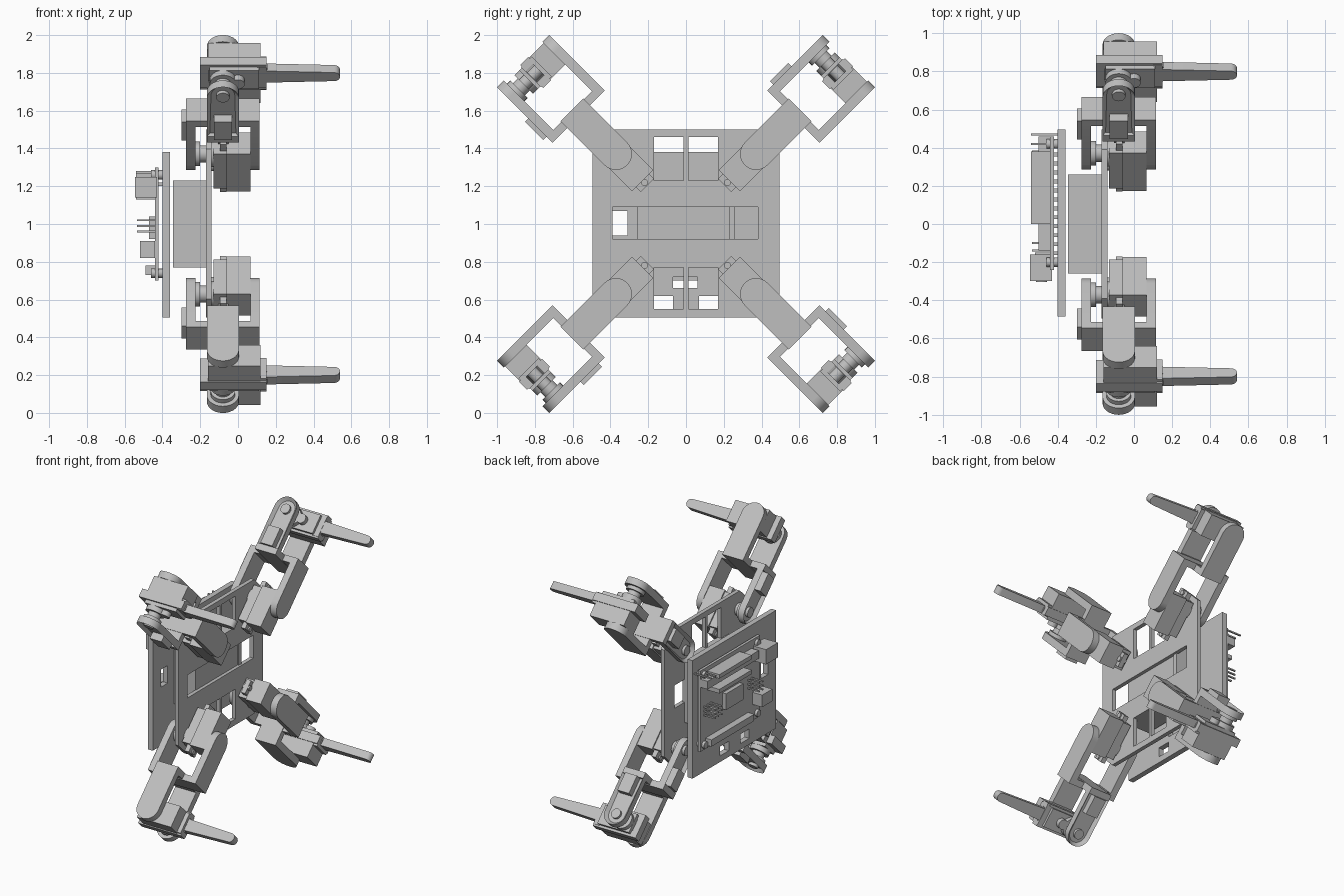
import bpy, bmesh, math
from mathutils import Matrix, Vector

cube = bpy.data.objects.get("Cube")
if cube:
    bpy.data.objects.remove(cube)

grey = bpy.data.materials.new("plain_grey")
grey.use_nodes = True
grey.diffuse_color = (0.52, 0.52, 0.52, 1)
grey.node_tree.nodes["Principled BSDF"].inputs["Base Color"].default_value = grey.diffuse_color


def finish(name, bm, matrix=None):
    bmesh.ops.recalc_face_normals(bm, faces=bm.faces)
    mesh = bpy.data.meshes.new(name)
    bm.to_mesh(mesh)
    bm.free()
    mesh.materials.append(grey)
    obj = bpy.data.objects.new(name, mesh)
    bpy.context.collection.objects.link(obj)
    if matrix:
        obj.matrix_world = matrix
    return obj


def box(bm, x, y, z):
    """Axis-aligned box from three (low, high) ranges."""
    size = [r[1] - r[0] for r in (x, y, z)]
    mid = [(r[0] + r[1]) / 2 for r in (x, y, z)]
    bmesh.ops.create_cube(bm, size=1, matrix=Matrix.Translation(mid) @ Matrix.Diagonal((*size, 1)))


def disc(bm, x, y, z, radius, axis="Z"):
    """Cylinder at x, y, z; the entry named by axis is a (low, high) range."""
    at = [x, y, z]
    i = "XYZ".index(axis)
    low, high = at[i]
    at[i] = (low + high) / 2
    turn = {"X": Matrix.Rotation(math.pi / 2, 4, "Y"),
            "Y": Matrix.Rotation(math.pi / 2, 4, "X"), "Z": Matrix()}[axis]
    bmesh.ops.create_cone(bm, cap_ends=True, segments=24, radius1=radius, radius2=radius,
                          depth=high - low, matrix=Matrix.Translation(at) @ turn)


def prism(bm, outline, low, high):
    """Extrude an XY outline from low to high along Z and return the top face."""
    face = bm.faces.new([bm.verts.new((x, y, low)) for x, y in outline])
    out = bmesh.ops.extrude_face_region(bm, geom=[face])["geom"]
    verts = [g for g in out if isinstance(g, bmesh.types.BMVert)]
    bmesh.ops.translate(bm, verts=verts, vec=(0, 0, high - low))
    return next(g for g in out if isinstance(g, bmesh.types.BMFace))


def tongue(r, length, steps=14):
    """Strip outline along +Y with a round end centred at length."""
    arc = [(r * math.cos(a), length + r * math.sin(a))
           for a in (math.pi * i / steps for i in range(steps + 1))]
    return [(-r, 0), (r, 0)] + arc


def pierced_plate(name, x, y, z, holes, chamfer=None):
    """Plate facing x, with rectangular holes ((y0, y1), (z0, z1))."""
    ys = sorted({*y, *(v for h in holes for v in h[0])})
    zs = sorted({*z, *(v for h in holes for v in h[1])})
    bm = bmesh.new()
    grid = {(a, b): bm.verts.new((x[0], a, b)) for a in ys for b in zs}
    for a0, a1 in zip(ys, ys[1:]):
        for b0, b1 in zip(zs, zs[1:]):
            cy, cz = (a0 + a1) / 2, (b0 + b1) / 2
            if not any(h[0][0] < cy < h[0][1] and h[1][0] < cz < h[1][1] for h in holes):
                bm.faces.new([grid[k] for k in ((a0, b0), (a1, b0), (a1, b1), (a0, b1))])
    if chamfer:
        for sy in (-1, 1):
            for sz in (-1, 1):
                n = Vector((0, sy, sz)).normalized()
                bmesh.ops.bisect_plane(bm, geom=bm.verts[:] + bm.edges[:] + bm.faces[:],
                                       plane_co=Vector((0, 0, 1)) + n * chamfer,
                                       plane_no=n, clear_outer=True)
    loose = [v for v in bm.verts if not v.link_faces]
    bmesh.ops.delete(bm, geom=loose, context="VERTS")
    out = bmesh.ops.extrude_face_region(bm, geom=bm.faces[:])["geom"]
    bmesh.ops.translate(bm, verts=[g for g in out if isinstance(g, bmesh.types.BMVert)],
                        vec=(x[1] - x[0], 0, 0))
    return finish(name, bm)


def bracket(name, matrix):
    """U bracket: base at Y = 0, arms reaching +Y, horn arm on the +Z side."""
    bm = bmesh.new()
    r, reach = 0.085, 0.33
    box(bm, (-r, r), (0, 0.045), (-0.195, 0.195))
    prism(bm, tongue(r, reach), -0.195, -0.145)
    top = prism(bm, tongue(r, reach), 0.145, 0.195)
    # recessed outer face with a horn screw and a raised pad
    bmesh.ops.inset_region(bm, faces=[top], thickness=0.022)
    bmesh.ops.translate(bm, verts=top.verts[:], vec=(0, 0, -0.025))
    disc(bm, 0, reach, (0.165, 0.19), 0.035)
    box(bm, (-0.048, 0.048), (0.045, 0.18), (0.17, 0.22))
    finish(name, bm, matrix)


def servo(name, matrix):
    """Servo with its shaft on local Z at the origin and its body along +Y."""
    bm = bmesh.new()
    box(bm, (-0.08, 0.08), (-0.08, 0.2), (-0.145, -0.02))
    box(bm, (-0.07, 0.07), (-0.07, 0.19), (-0.02, 0.05))
    box(bm, (-0.05, 0.05), (-0.12, 0.235), (-0.02, 0.015))
    disc(bm, 0, 0, (0.05, 0.085), 0.07)
    disc(bm, 0, 0.08, (0.05, 0.085), 0.035)
    disc(bm, 0, 0, (0.085, 0.12), 0.045)
    disc(bm, 0, 0, (0.12, 0.15), 0.065)
    for y in (-0.1, 0.215):
        disc(bm, 0, y, (-0.03, 0.025), 0.018)
    finish(name, bm, matrix)


def foot(name, matrix):
    """Tapered foot along local X with a clamp around the servo."""
    bm = bmesh.new()
    tip = [(0.51 + 0.03 * math.sin(a), 0.032 * math.cos(a))
           for a in (math.pi * i / 8 for i in range(9))]
    prism(bm, [(0.1, -0.045), (0.1, 0.045)] + tip, -0.028, 0.028)
    box(bm, (0.1, 0.15), (-0.075, 0.075), (-0.05, 0.03))
    for y in (-0.065, 0.065):
        box(bm, (-0.2, 0.15), (y - 0.022, y + 0.022), (-0.035, 0.025))
    box(bm, (-0.2, -0.155), (-0.06, 0.06), (-0.035, 0.025))
    finish(name, bm, matrix)


# legs: local X is the body axis, local Y runs outward, four-fold symmetric
AXIS = -0.08
flip_out = Matrix(((0, 0, -1, 0), (0, -1, 0, 0), (-1, 0, 0, 0), (0, 0, 0, 1)))
along_x = Matrix(((0, 1, 0, 0), (-1, 0, 0, 0), (0, 0, 1, 0), (0, 0, 0, 1)))
for k, corner in enumerate(("upper_back", "upper_front", "lower_front", "lower_back")):
    leg = Matrix.Translation((0, 0, 1)) @ Matrix.Rotation(math.radians(45 + 90 * k), 4, "X")

    def at(y):
        return leg @ Matrix.Translation((AXIS, y, 0))
    bracket(corner + "_hip_bracket", at(0.855) @ flip_out)
    servo(corner + "_hip_servo", at(0.525) @ flip_out)
    bracket(corner + "_knee_bracket", at(0.805))
    servo(corner + "_knee_servo", at(1.13) @ along_x)
    foot(corner + "_foot", leg @ Matrix.Translation((0, 1.13, 0)))

# body plate with windows and a long slot
pierced_plate("body_plate", (-0.17, -0.14), (-0.495, 0.495), (0.505, 1.5),
              [((-0.17, -0.012), (1.23, 1.46)), ((0.012, 0.17), (1.23, 1.46)),
               ((-0.17, -0.012), (0.55, 0.77)), ((0.012, 0.17), (0.55, 0.77)),
               ((-0.39, 0.38), (0.92, 1.09))], chamfer=0.63)

# battery case behind the plate
bm = bmesh.new()
box(bm, (-0.345, -0.165), (-0.26, 0.26), (0.77, 1.23))
box(bm, (-0.18, -0.155), (0.23, 0.26), (0.92, 1.09))
finish("battery_case", bm)

# carrier board with cut-outs, and the circuit board stacked on it
pierced_plate("carrier_board", (-0.4, -0.36), (-0.485, 0.495), (0.505, 1.38),
              [((-0.39, -0.31), (0.94, 1.07)), ((-0.07, 0.06), (0.66, 0.72)),
               ((-0.17, -0.07), (0.55, 0.62)), ((0.07, 0.17), (0.55, 0.62))])
bm = bmesh.new()
box(bm, (-0.44, -0.42), (-0.24, 0.46), (0.7, 1.3))
for y in (-0.2, 0.42):
    for z in (0.74, 1.26):
        disc(bm, (-0.46, -0.36), y, z, 0.025, "X")
finish("circuit_board", bm)

# header sockets, power jack, data port and chip
bm = bmesh.new()
box(bm, (-0.5, -0.44), (-0.14, 0.46), (1.18, 1.24))
for z in (1.13, 1.24):
    box(bm, (-0.54, -0.44), (0, 0.38), (z, z + 0.03))
box(bm, (-0.545, -0.43), (-0.3, -0.16), (1.14, 1.25))
disc(bm, -0.485, (-0.303, -0.28), 1.19, 0.03, "Y")
box(bm, (-0.52, -0.44), (-0.27, -0.15), (0.82, 0.91))
box(bm, (-0.47, -0.44), (0, 0.2), (0.92, 1.04))
box(bm, (-0.49, -0.44), (-0.1, 0.4), (0.73, 0.78))
finish("connectors", bm)

# rows of pins on both sides of the circuit board
bm = bmesh.new()
for i in range(14):
    y = -0.2 + i * 0.047
    for z in (0.755, 1.21):
        box(bm, (-0.42, -0.4), (y - 0.01, y + 0.01), (z - 0.01, z + 0.01))
for y in (-0.14, -0.1, 0.34, 0.38, 0.42):
    for z in (0.96, 0.99, 1.02):
        box(bm, (-0.535, -0.44), (y - 0.005, y + 0.005), (z - 0.005, z + 0.005))
for y in (0.42, 0.47):
    box(bm, (-0.54, -0.4), (y - 0.005, y + 0.005), (1.27, 1.28))
finish("pins", bm)

for obj in list(bpy.context.collection.objects):
    obj.select_set(obj.type == "MESH" and grey.name in obj.data.materials)
bpy.context.view_layer.objects.active = bpy.data.objects["body_plate"]
bpy.ops.object.shade_smooth_by_angle(angle=math.radians(30))
